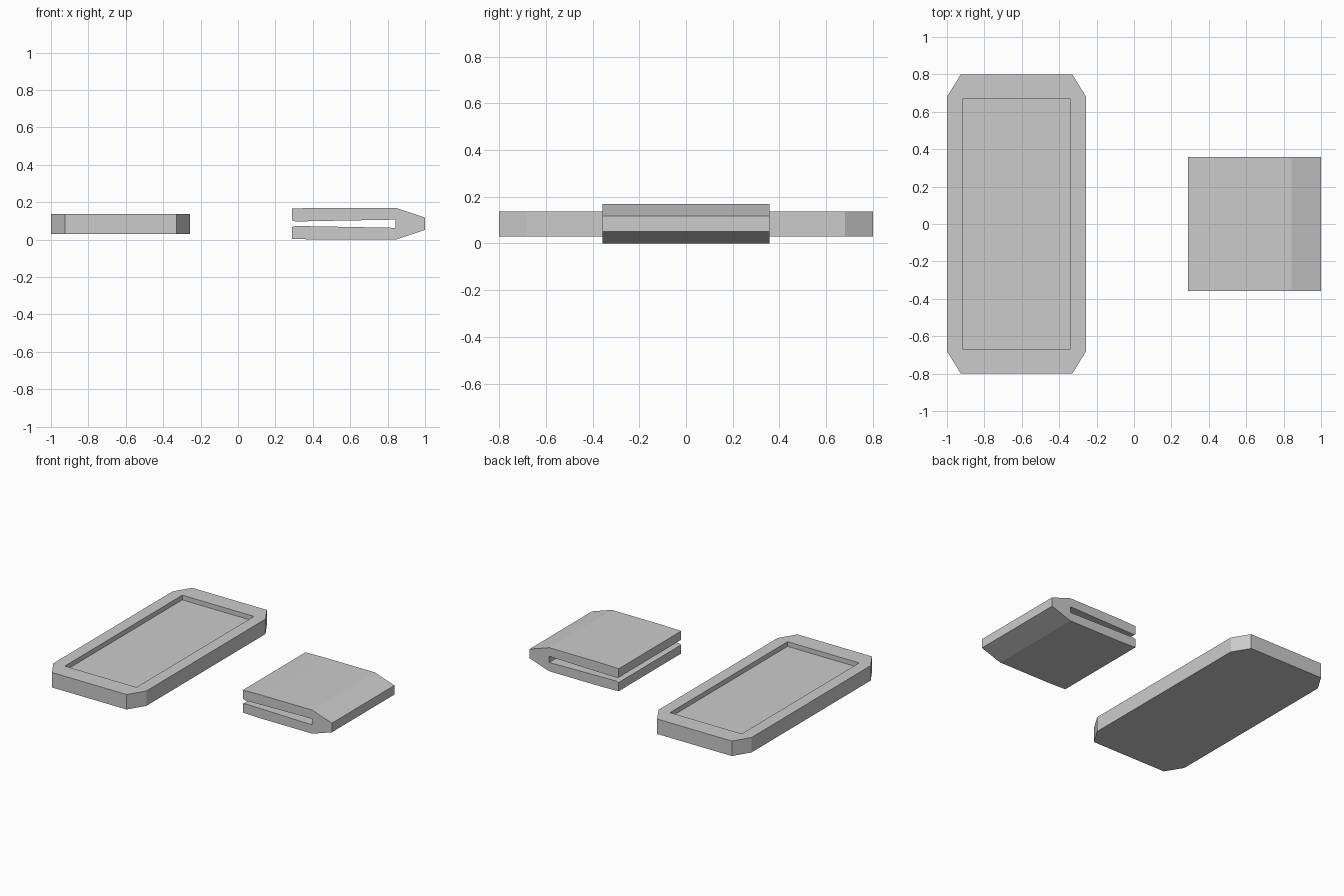
import bpy, bmesh

if "Cube" in bpy.data.objects:
    bpy.data.objects.remove(bpy.data.objects["Cube"])


def finish(bm, name):
    bmesh.ops.recalc_face_normals(bm, faces=bm.faces[:])
    mesh = bpy.data.meshes.new(name)
    bm.to_mesh(mesh)
    bm.free()
    obj = bpy.data.objects.new(name, mesh)
    bpy.context.collection.objects.link(obj)
    return obj


def extrude_profile(points, offset):
    """Closed solid swept from a planar outline."""
    bm = bmesh.new()
    face = bm.faces.new([bm.verts.new(p) for p in points])
    out = bmesh.ops.extrude_face_region(bm, geom=[face])
    verts = [g for g in out["geom"] if isinstance(g, bmesh.types.BMVert)]
    bmesh.ops.translate(bm, verts=verts, vec=offset)
    return bm


# Tray: slab with cut corners
cx, hx, hy, kx, ky = -0.628, 0.372, 0.80, 0.074, 0.12
outline = [(-hx, -hy + ky), (-hx + kx, -hy), (hx - kx, -hy), (hx, -hy + ky)]
outline += [(-x, -y) for x, y in outline]
bm = extrude_profile([(cx + x, y, 0.03) for x, y in outline], (0, 0, 0.108))
tray = finish(bm, "tray")

# Shallow rectangular recess in the tray top
rx, ry = 0.286, 0.67
rect = [(-rx, -ry), (rx, -ry), (rx, ry), (-rx, ry)]
bm = extrude_profile([(cx + x, y, 0.104) for x, y in rect], (0, 0, 0.2))
cutter = finish(bm, "recess_cutter")
cutter.hide_render = True
cutter.hide_viewport = True
cut = tray.modifiers.new("recess", "BOOLEAN")
cut.operation = "DIFFERENCE"
cut.solver = "EXACT"
cut.object = cutter

# Clip: tapered nose with a slot open at the left, mirrored about mid height
mid = 0.085
upper = [(1.0, 0.033), (0.843, 0.085), (0.43, 0.085), (0.288, 0.081),
         (0.288, 0.018), (0.31, 0.012), (0.843, 0.022)]
profile = upper + [(x, -z) for x, z in reversed(upper)]
bm = extrude_profile([(x, -0.357, mid + z) for x, z in profile], (0, 0.714, 0))
finish(bm, "slotted_clip")
